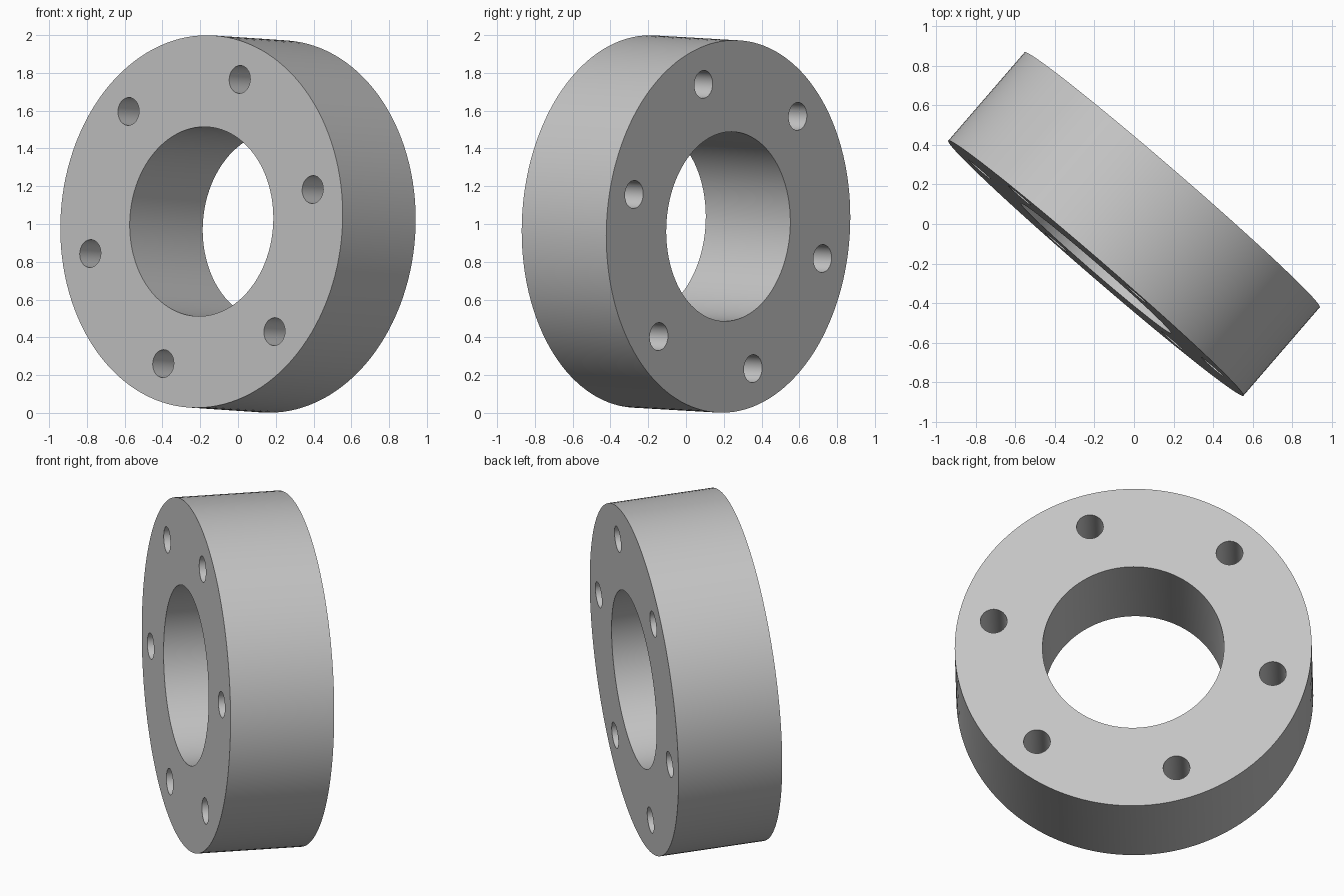
import bpy, bmesh
from math import cos, sin, tau, radians
from mathutils import Matrix, Vector

cube = bpy.data.objects.get("Cube")
if cube:
    bpy.data.objects.remove(cube, do_unlink=True)

OUTER_R, BORE_R, BOLT_R, HOLE_R = 0.987, 0.502, 0.79, 0.074
THICKNESS = 0.592
HOLES, FIRST_ANGLE = 6, radians(12.4)

# Plain grey material
grey = bpy.data.materials.new("plain_grey")
grey.use_nodes = True
colour = (0.56, 0.56, 0.56, 1)
grey.diffuse_color = colour
grey.node_tree.nodes["Principled BSDF"].inputs["Base Color"].default_value = colour


def add_circle(bm, radius, segments, cx=0, cy=0):
    """Add a closed ring of edges in the flat outline."""
    verts = [bm.verts.new((cx + radius * cos(tau * i / segments),
                           cy + radius * sin(tau * i / segments), 0))
             for i in range(segments)]
    return [bm.edges.new((v, verts[i - 1])) for i, v in enumerate(verts)]


# Flat flange outline: rim, central bore and ring of bolt holes
bm = bmesh.new()
edges = add_circle(bm, OUTER_R, 128) + add_circle(bm, BORE_R, 96)
for i in range(HOLES):
    a = FIRST_ANGLE + tau * i / HOLES
    edges += add_circle(bm, HOLE_R, 32, BOLT_R * cos(a), BOLT_R * sin(a))
bmesh.ops.triangle_fill(bm, edges=edges, use_beauty=True, normal=(0, 0, 1))
bmesh.ops.recalc_face_normals(bm, faces=bm.faces)
mesh = bpy.data.meshes.new("flange_ring")
bm.to_mesh(mesh)
bm.free()
mesh.materials.append(grey)
ring = bpy.data.objects.new("flange_ring", mesh)
bpy.context.collection.objects.link(ring)

# Thicken evenly about the outline
solid = ring.modifiers.new("thickness", "SOLIDIFY")
solid.thickness = THICKNESS
solid.offset = 0
for ob in bpy.context.selected_objects:
    ob.select_set(False)
ring.select_set(True)
bpy.context.view_layer.objects.active = ring
bpy.ops.object.modifier_apply(modifier=solid.name)
bpy.ops.object.shade_smooth_by_angle(angle=radians(30))

# Stand the ring on its rim, turned and leaning slightly
axis = Vector((-0.653, -0.756, 0.044)).normalized()
side = Vector((0, 0, 1)).cross(axis).normalized()
up = axis.cross(side)
ring.matrix_world = Matrix.Translation((0, 0, 1)) @ Matrix((side, up, axis)).transposed().to_4x4()
